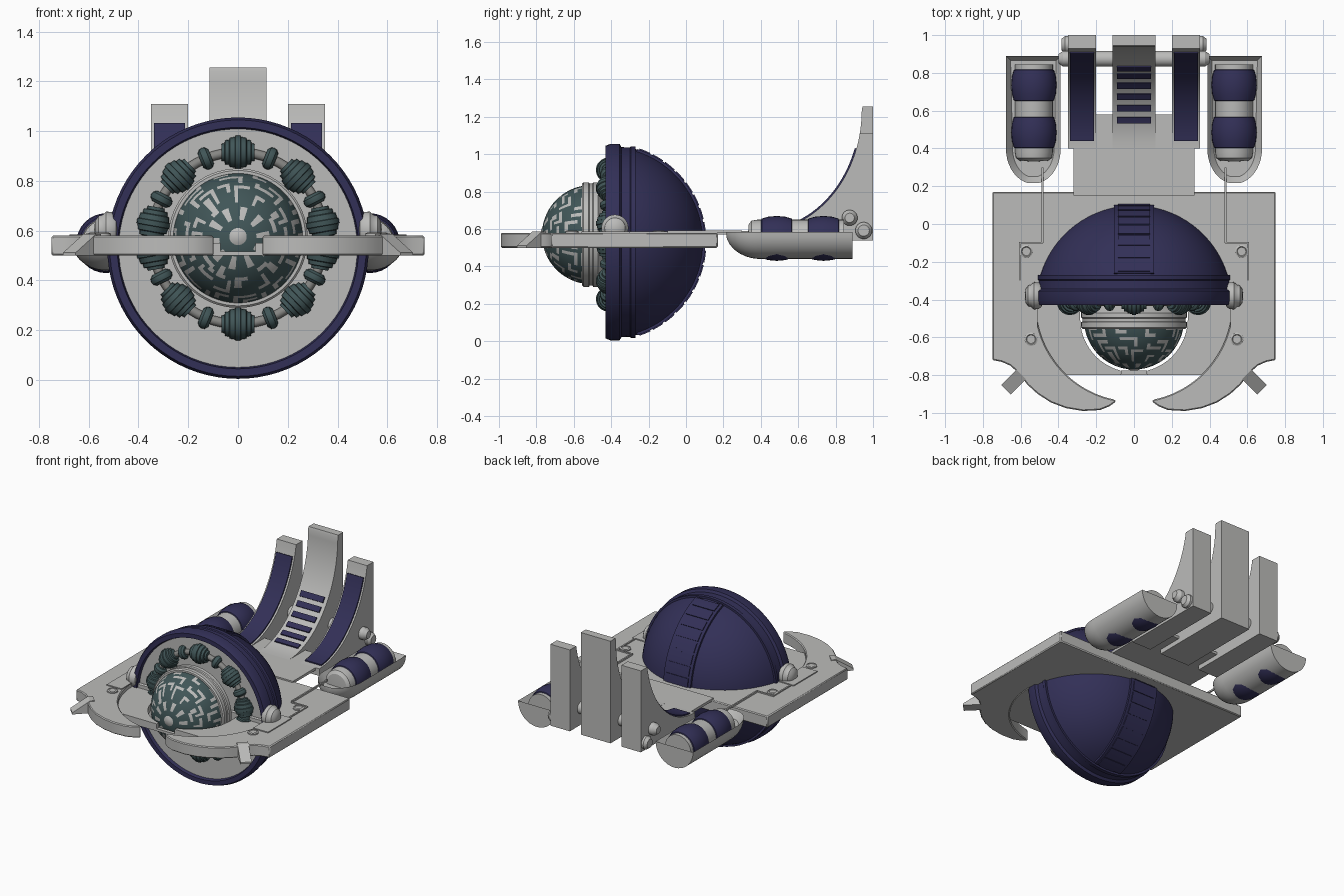
import bpy, bmesh, math, random
from math import sin, cos, pi, asin, acos, radians, sqrt
from mathutils import Vector, Matrix

if "Cube" in bpy.data.objects:
    bpy.data.objects.remove(bpy.data.objects["Cube"])

random.seed(4)

def material(name, rgb):
    m = bpy.data.materials.new(name)
    m.diffuse_color = (*rgb, 1)
    m.use_nodes = True
    m.node_tree.nodes["Principled BSDF"].inputs["Base Color"].default_value = m.diffuse_color
    return m

GREY = material("light grey", (0.50, 0.50, 0.49))
DARK = material("mid grey", (0.24, 0.24, 0.23))
NAVY = material("navy blue", (0.032, 0.029, 0.095))
TEAL = material("dark teal", (0.052, 0.092, 0.096))

def finish(name, bm, mats, mirror=False, bevel=0, recalc=True):
    if recalc:
        bmesh.ops.recalc_face_normals(bm, faces=bm.faces)
    me = bpy.data.meshes.new(name)
    bm.to_mesh(me)
    bm.free()
    ob = bpy.data.objects.new(name, me)
    bpy.context.collection.objects.link(ob)
    for m in mats if isinstance(mats, list) else [mats]:
        me.materials.append(m)
    bpy.ops.object.select_all(action='DESELECT')
    bpy.context.view_layer.objects.active = ob
    ob.select_set(True)
    bpy.ops.object.shade_smooth_by_angle(angle=radians(32))
    if bevel:
        b = ob.modifiers.new("bevel", 'BEVEL')
        b.width, b.segments, b.limit_method = bevel, 1, 'ANGLE'
    if mirror:
        ob.modifiers.new("mirror", 'MIRROR')
    return ob

def prism(name, pts, axis, a, b, mat, mirror=False, bevel=0, matrix=None):
    """Extrude a 2D outline: axis z takes (x, y) points, axis x takes (y, z) points."""
    bm = bmesh.new()
    put = (lambda p, h: (p[0], p[1], h)) if axis == 'z' else (lambda p, h: (h, p[0], p[1]))
    lo = [bm.verts.new(put(p, a)) for p in pts]
    hi = [bm.verts.new(put(p, b)) for p in pts]
    bm.faces.new(lo)
    bm.faces.new(hi)
    for i in range(len(pts)):
        j = (i + 1) % len(pts)
        bm.faces.new((lo[i], lo[j], hi[j], hi[i]))
    if matrix:
        bm.transform(matrix)
    return finish(name, bm, mat, mirror, bevel)

def box(name, x0, x1, y0, y1, z0, z1, mat, mirror=False, bevel=0):
    return prism(name, [(x0, y0), (x1, y0), (x1, y1), (x0, y1)], 'z', z0, z1, mat, mirror, bevel)

def lathe_into(bm, profile, centre, axis, seg):
    """Revolve (radius, height) points about an axis through centre."""
    rot = Vector(axis).to_track_quat('Z', 'Y').to_matrix()
    rings = []
    for r, h in profile:
        n = 1 if r == 0 else seg
        rings.append([bm.verts.new(Vector(centre) + rot @ Vector(
            (r * cos(2 * pi * i / seg), r * sin(2 * pi * i / seg), h))) for i in range(n)])
    for A, B in zip(rings, rings[1:]):
        for i in range(seg):
            j = (i + 1) % seg
            f = [A[i % len(A)], A[j % len(A)], B[j % len(B)], B[i % len(B)]]
            f = list(dict.fromkeys(f))
            if len(f) > 2:
                bm.faces.new(f)

def lathe(name, profile, centre, axis, mat, seg=48, mirror=False):
    bm = bmesh.new()
    lathe_into(bm, profile, centre, axis, seg)
    bmesh.ops.remove_doubles(bm, verts=bm.verts, dist=1e-5)
    return finish(name, bm, mat, mirror)

Y, X, Z = (0, 1, 0), (1, 0, 0), (0, 0, 1)
DC = (0, -0.42, 0.53)      # dome centre
SC = (0, -0.505, 0.57)     # small sphere centre

# --- base plate with the two pincers around a round bay
bay = [(0.52 * sin(a), -0.42 - 0.52 * cos(a)) for a in [0.2 + i * (pi / 2 - 0.2) / 24 for i in range(25)]]
half = [(0.75, 0.17), (0.75, -0.72), (0.70, -0.73), (0.655, -0.75), (0.61, -0.79), (0.565, -0.85), (0.51, -0.90),
        (0.44, -0.945), (0.36, -0.975), (0.27, -0.99), (0.18, -0.985), (0.13, -0.965), (0.095, -0.94)] + bay
prism("base_plate", half + [(-x, y) for x, y in reversed(half)], 'z', 0.50, 0.58, GREY, bevel=0.006)

# recessed bay floor, cut out around the small sphere
hole = [(0.285 * sin(a), -0.5 - 0.285 * cos(a)) for a in [0.25 + i * (pi / 2 - 0.25) / 16 for i in range(17)]]
rim = [(0.52 * sin(a), -0.42 - 0.52 * cos(a)) for a in [0.752 + i * (pi / 2 - 0.752) / 16 for i in range(17)]]
prism("bay_floor", [(0.07, -0.80)] + rim + [(0.285, -0.42)] + hole[::-1], 'z', 0.50, 0.55, GREY, mirror=True)
box("bay_notch_sill", -0.07, 0.07, -0.80, -0.775, 0.50, 0.517, GREY)

# ramps on the pincers
turn = Matrix.Translation((0.575, -0.775, 0)) @ Matrix.Rotation(radians(-135), 4, 'Z')
prism("pincer_ramp", [(0, 0.50), (0, 0.586), (0.03, 0.586), (0.145, 0.512), (0.145, 0.50)],
      'x', -0.036, 0.036, GREY, mirror=True, matrix=turn)

# plate details: side panels, bolts, thin rods, rear deck
box("side_panel", 0.51, 0.625, -0.56, -0.30, 0.58, 0.587, GREY, True)
box("corner_strip", 0.485, 0.61, -0.105, -0.095, 0.58, 0.588, GREY, True)
box("side_strip", 0.60, 0.61, -0.30, -0.095, 0.58, 0.588, GREY, True)
for n, (x, y) in enumerate([(0.57, -0.145), (0.545, -0.61)]):
    lathe(f"bolt_{n + 1}", [(0.035, 0.0), (0.035, 0.008), (0.026, 0.012), (0.022, 0.008), (0, 0.008)],
          (x, y, 0.58), Z, GREY, 20, True)
box("link_rod", 0.479, 0.489, -0.10, 0.30, 0.58, 0.592, GREY, True)
box("rear_deck", -0.32, 0.32, 0.15, 0.58, 0.572, 0.59, GREY)

# --- large dome with stepped rim
prof = [(0, 0.52)] + [(0.52 * sin(a), 0.52 * cos(a)) for a in [i * 1.278 / 20 for i in range(1, 21)]]
prof += [(0.512, 0.15), (0.512, 0.125), (0.506, 0.12), (0.508, 0.075), (0.525, 0.065), (0.525, 0.015),
         (0.515, -0.01), (0.485, -0.01), (0.478, 0.02), (0.40, 0.02)]
lathe("dome_shell", prof, DC, Y, NAVY, 80)
lathe("dome_face", [(0, 0.012), (0.479, 0.012), (0.479, 0.03)], DC, Y, GREY, 80)

# raised band over the dome with separate plates
def arc_slab(name, a0, a1, r, w, n):
    angs = [a0 + (a1 - a0) * i / n for i in range(n + 1)]
    at = lambda a, q: (DC[1] + q * cos(a), DC[2] + q * sin(a))
    prism(name, [at(a, r) for a in angs] + [at(a, 0.49) for a in reversed(angs)], 'x', -w, w, NAVY)

arc_slab("dome_band", -1.26, 1.26, 0.523, 0.105, 40)
for i in range(17):
    a = -1.18 + i * 0.1475
    arc_slab(f"dome_band_plate_{i + 1}", a - 0.06, a + 0.06, 0.529, 0.085, 3)

# side pivots of the dome
lathe("dome_pivot", [(0, 0.47), (0.06, 0.49), (0.07, 0.505), (0.072, 0.53), (0.058, 0.545), (0.055, 0.56),
                     (0.035, 0.574), (0, 0.578)], (0, -0.38, 0.605), X, GREY, 32, True)

# --- ring of beads around the small sphere
RC = Vector((0, -0.415, 0.57))
lathe("bead_ring", [(0.345 + 0.019 * cos(t * pi / 6), 0.019 * sin(t * pi / 6)) for t in range(13)], RC, Y, DARK, 64)
side = [(0, 0.066), (0.034, 0.066), (0.036, 0.054), (0.048, 0.052), (0.05, 0.036), (0.058, 0.033), (0.062, 0.012),
        (0.067, 0.01)]
big = side + [(r, -h) for r, h in reversed(side)]
small = [(0, 0.023), (0.03, 0.023), (0.043, 0.012), (0.046, 0), (0.043, -0.012), (0.03, -0.023), (0, -0.023)]
for label, shape, angles in (("large", big, (90, 46, 10, -10, -46, -90, 134, 170, 190, 226)),
                             ("small", small, (68, 27, -27, -68, 112, 153, 207, 248))):
    bm = bmesh.new()
    for a in map(radians, angles):
        lathe_into(bm, shape, RC + 0.345 * Vector((cos(a), 0, sin(a))), (-sin(a), 0, cos(a)), 20)
    finish(f"{label}_beads", bm, TEAL)

# --- small sphere with a maze of light strokes
COLS, ROWS, R = 80, 22, 0.265
bm = bmesh.new()
lathe_into(bm, [(0 if i == 0 else R * sin(i * pi / 2 / ROWS), R * cos(i * pi / 2 / ROWS)) for i in range(ROWS + 1)],
           SC, (0, -1, 0), COLS)
bm.faces.ensure_lookup_table()
lit = {(r, c + k) for c in range(0, COLS, 8) for r in range(4, 7) for k in range(3)}
for _ in range(1500):
    r, c = random.randrange(7, ROWS - 2), random.randrange(COLS)
    dr, dc = random.choice((-1, 1)), random.choice((-1, 1))
    cells, width = [], 2 if r < 10 else 1
    for i in range(random.randint(3, 5)):
        cells.append((r, (c + dc * i) % COLS))
    for i in range(1, random.randint(2, 5)):
        cells += [(r + dr * i, (cells[0][1] + k) % COLS) for k in range(width)]
    near = {(q + i, (p + j) % COLS) for q, p in cells for i in (-1, 0, 1) for j in (-1, 0, 1)}
    if not near & lit and all(6 < q < ROWS - 1 for q, p in cells):
        lit.update(cells)
for r, c in lit:
    bm.faces[r * COLS + c % COLS].material_index = 1
finish("maze_sphere", bm, [TEAL, GREY])
lathe("sphere_collar", [(0.20, 0.10), (0.24, 0.06), (0.268, 0.045), (0.28, 0.035), (0.28, 0.01), (0.273, 0.005),
                        (0.273, -0.01), (0.28, -0.015), (0.28, -0.042), (0.272, -0.05), (0.25, -0.05)],
      SC, Y, GREY, 64)
lathe("sphere_nose", [(0, -0.272), (0.02, -0.27), (0.036, -0.262), (0.043, -0.25), (0.043, -0.23)],
      (0, -0.505, 0.575), Y, GREY, 24)

# --- rear side pods: half-round troughs holding banded tubes
bm = bmesh.new()
ys = [0.40 - 0.185 * cos(i * pi / 2 / 10) for i in range(1, 11)] + [0.89]
loops = []
for y in ys:
    r = 0.145 * sqrt(max(0, 1 - (max(0, 0.40 - y) / 0.187) ** 2))
    loops.append([bm.verts.new((0.533 + r * cos(a), y, 0.585 - r * sin(a))) for a in [k * pi / 16 for k in range(17)]])
for A, B in zip(loops, loops[1:]):
    for i in range(16):
        bm.faces.new((A[i], A[i + 1], B[i + 1], B[i]))
bm.faces.new(loops[0])
bm.faces.new(loops[-1])
top = bm.faces.new([L[0] for L in loops] + [L[-1] for L in reversed(loops)])
bmesh.ops.recalc_face_normals(bm, faces=bm.faces)
bmesh.ops.inset_region(bm, faces=[top], thickness=0.035, depth=0)
bmesh.ops.translate(bm, verts=top.verts, vec=(0, 0, -0.045))
finish("pod_trough", bm, GREY, True)
lathe("pod_tube", [(0, 0.33), (0.075, 0.335), (0.095, 0.35), (0.10, 0.38), (0.10, 0.845), (0, 0.845)],
      (0.53, 0, 0.55), Y, GREY, 32, True)
for n, y in enumerate((0.485, 0.735)):
    lathe(f"pod_band_{n + 1}", [(0.095, -0.085), (0.106, -0.08), (0.116, -0.045), (0.12, 0), (0.116, 0.045),
                                (0.106, 0.08), (0.095, 0.085)], (0.53, y, 0.55), Y, NAVY, 32, True)

# --- three curved fins at the back
def curve(t, off=0.0):
    return (0.40 + (0.54 - off) * sin(t), 1.24 - (0.65 - off) * cos(t))

def fin(name, x0, x1, ztop, mirror):
    end = acos(min(1, (1.24 - min(ztop, 1.24)) / 0.65))
    pts = [(0.40, 0.54), (1.0, 0.54), (1.0, ztop)] + ([(0.945, ztop)] if ztop > 1.2 else [])
    prism(name, pts + [curve(end * i / 24) for i in range(24, -1, -1)], 'x', x0, x1, GREY, mirror)

def strip(name, x0, x1, t0, t1, n, mirror=False):
    ts = [t0 + (t1 - t0) * i / n for i in range(n + 1)]
    prism(name, [curve(t, 0.009) for t in ts] + [curve(t, -0.01) for t in reversed(ts)], 'x', x0, x1, NAVY, mirror)

fin("centre_fin", -0.115, 0.115, 1.255, False)
fin("side_fin", 0.20, 0.35, 1.11, True)
strip("side_fin_stripe", 0.213, 0.338, 0.074, 1.242, 20, True)
for n, y in enumerate((0.55, 0.615, 0.675, 0.735, 0.785, 0.825)):
    t = asin((y - 0.40) / 0.54)
    strip(f"centre_fin_bar_{n + 1}", -0.09, 0.09, t - 0.032, t + 0.032, 2)

# cross rods through the fins
lathe("upper_cross_rod", [(0, -0.40), (0.025, -0.40), (0.042, -0.375), (0.042, 0.375), (0.025, 0.40), (0, 0.40)],
      (0, 0.875, 0.66), X, GREY, 28)
lathe("lower_rod_cap", [(0.045, 0.34), (0.045, 0.365), (0.03, 0.385), (0, 0.385)], (0, 0.95, 0.592), X, GREY, 28, True)
